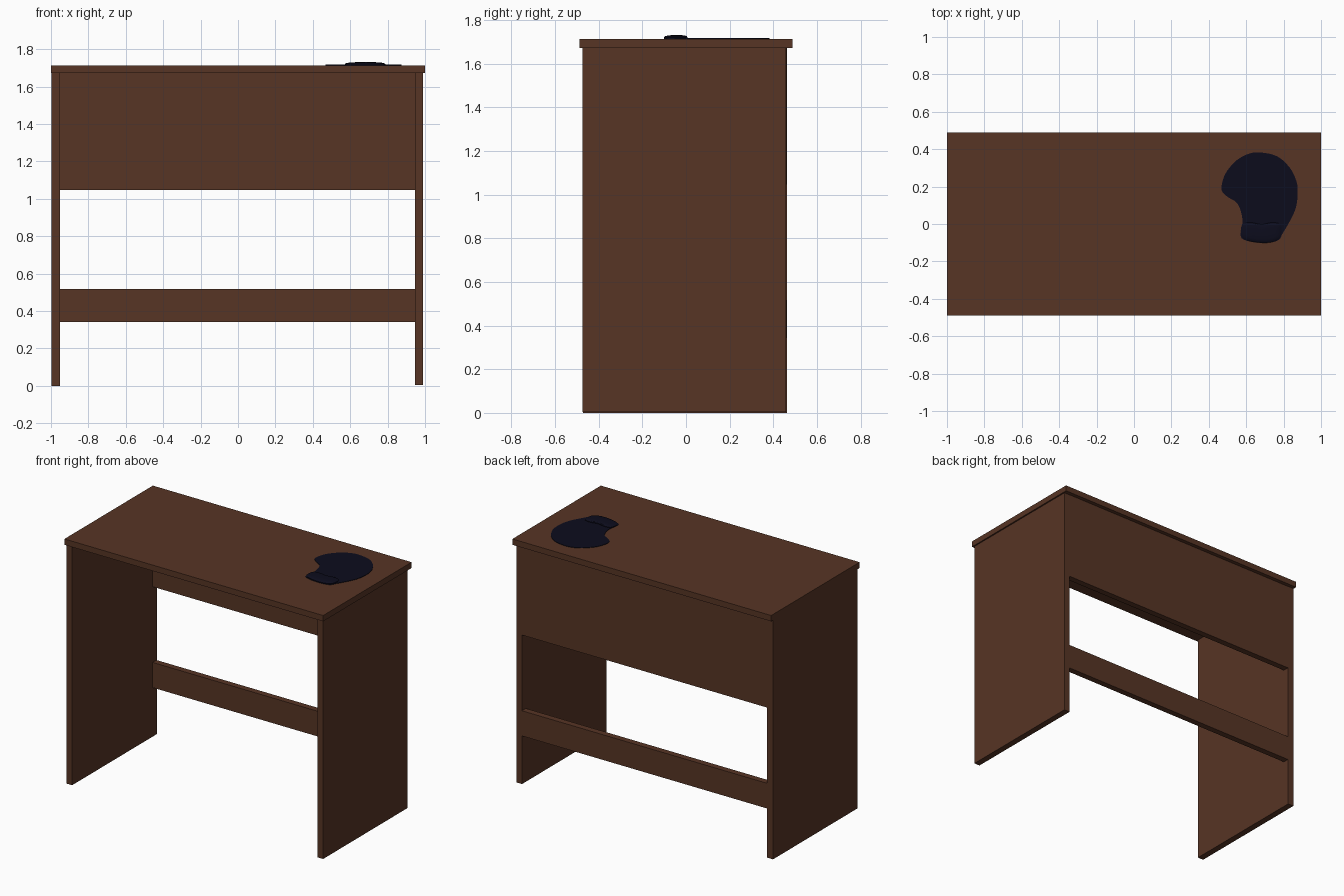
import bpy, bmesh
from mathutils import Vector

if "Cube" in bpy.data.objects:
    bpy.data.objects.remove(bpy.data.objects["Cube"])


def material(name, rgb):
    m = bpy.data.materials.new(name)
    m.diffuse_color = (*rgb, 1)
    m.use_nodes = True
    m.node_tree.nodes["Principled BSDF"].inputs["Base Color"].default_value = m.diffuse_color
    return m


WOOD = material("brown wood", (0.095, 0.035, 0.018))
NAVY = material("dark navy", (0.0037, 0.0037, 0.012))


def add_object(name, bm, mat):
    bmesh.ops.recalc_face_normals(bm, faces=bm.faces)
    me = bpy.data.meshes.new(name)
    bm.to_mesh(me)
    bm.free()
    me.materials.append(mat)
    ob = bpy.data.objects.new(name, me)
    bpy.context.collection.objects.link(ob)
    return ob


def board(name, lo, hi):
    """Axis-aligned board between two corners."""
    bm = bmesh.new()
    bmesh.ops.create_cube(bm, size=1)
    lo, hi = Vector(lo), Vector(hi)
    for v in bm.verts:
        v.co = Vector([lo[i] if v.co[i] < 0 else hi[i] for i in range(3)])
    return add_object(name, bm, WOOD)


def smooth_loop(pts, steps=4):
    """Closed Catmull-Rom curve through the points."""
    out, n = [], len(pts)
    for i in range(n):
        a, b, c, d = (Vector(pts[(i + k) % n]) for k in (-1, 0, 1, 2))
        for s in range(steps):
            t = s / steps
            out.append(0.5 * (2 * b + (c - a) * t + (2 * a - 5 * b + 4 * c - d) * t * t
                              + (3 * b - a - 3 * c + d) * t ** 3))
    return out


def cushion(name, pts, rings):
    """Stack scaled copies of an outline: rings are (scale, z)."""
    loop = smooth_loop(pts)
    mid = sum(loop, Vector((0, 0))) / len(loop)
    bm = bmesh.new()
    rows = []
    for scale, z in rings:
        row = [mid + (p - mid) * scale for p in loop]
        rows.append([bm.verts.new((p.x, p.y, z)) for p in row])
    n = len(loop)
    for r0, r1 in zip(rows, rows[1:]):
        for i in range(n):
            j = (i + 1) % n
            bm.faces.new((r0[i], r0[j], r1[j], r1[i]))
    bm.faces.new(rows[0][::-1])
    bm.faces.new(rows[-1])
    return add_object(name, bm, NAVY)


# Desk boards
board("desk_top", (-1, -0.488, 1.673), (1, 0.488, 1.714))
board("left_side_panel", (-0.997, -0.472, 0), (-0.952, 0.463, 1.673))
board("right_side_panel", (0.946, -0.474, 0.005), (0.990, 0.459, 1.673))
board("back_panel", (-0.952, 0.418, 1.047), (0.946, 0.461, 1.673))
board("back_rail", (-0.952, 0.418, 0.342), (0.946, 0.461, 0.518))

# Mouse pad with a raised wrist rest
pad = [(0.468, 0.20), (0.489, 0.27), (0.548, 0.34), (0.618, 0.377), (0.682, 0.382),
       (0.767, 0.361), (0.832, 0.302), (0.869, 0.227), (0.875, 0.158), (0.864, 0.083),
       (0.832, 0.013), (0.795, -0.05), (0.774, -0.085), (0.725, -0.099), (0.655, -0.099),
       (0.586, -0.083), (0.570, -0.056), (0.580, 0.013), (0.570, 0.072), (0.548, 0.115),
       (0.505, 0.142), (0.475, 0.168)]
cushion("mouse_pad", pad, [(1, 1.713), (1, 1.717)])

rest = [(0.580, 0.0), (0.628, 0.008), (0.682, -0.002), (0.735, 0.008), (0.782, 0.0),
        (0.789, -0.04), (0.778, -0.078), (0.730, -0.099), (0.660, -0.099),
        (0.591, -0.083), (0.570, -0.05)]
wrist = cushion("wrist_rest", rest,
                [(0.9, 1.713), (0.98, 1.717), (0.99, 1.721), (0.9, 1.726),
                 (0.72, 1.729), (0.4, 1.731)])
bpy.context.view_layer.objects.active = wrist
wrist.select_set(True)
bpy.ops.object.shade_smooth_by_angle()
